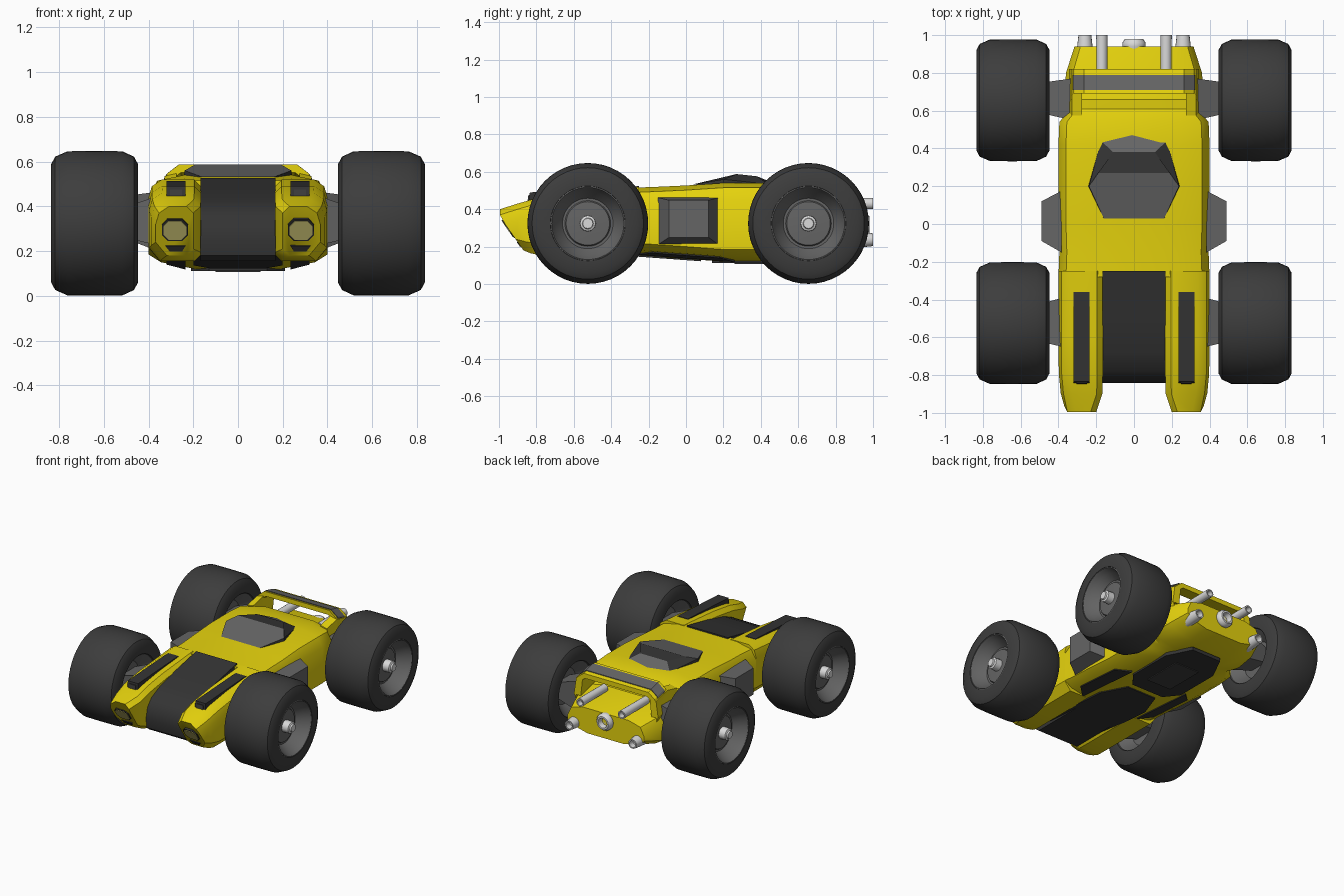
import bpy, bmesh, math
from mathutils import Vector

if "Cube" in bpy.data.objects:
    bpy.data.objects.remove(bpy.data.objects["Cube"])


def material(name, r, g, b):
    m = bpy.data.materials.new(name)
    m.diffuse_color = (r, g, b, 1)
    m.use_nodes = True
    m.node_tree.nodes["Principled BSDF"].inputs["Base Color"].default_value = m.diffuse_color
    return m


YELLOW = material("body yellow", 0.79, 0.65, 0.004)
TYRE = material("tyre rubber", 0.046, 0.046, 0.046)
BLACK = material("black panel", 0.034, 0.034, 0.034)
GREY = material("mid grey", 0.13, 0.13, 0.13)
METAL = material("light metal", 0.70, 0.70, 0.70)
LAMP = material("lamp glass", 0.70, 0.64, 0.20)


def make(name, verts, faces, mats, angle=None):
    bm = bmesh.new()
    vs = [bm.verts.new(v) for v in verts]
    for f in faces:
        bm.faces.new([vs[i] for i in f])
    bmesh.ops.recalc_face_normals(bm, faces=bm.faces[:])
    me = bpy.data.meshes.new(name)
    bm.to_mesh(me)
    bm.free()
    for m in mats:
        me.materials.append(m)
    if angle:
        me.shade_smooth()
        me.set_sharp_from_angle(angle=math.radians(angle))
    ob = bpy.data.objects.new(name, me)
    bpy.context.collection.objects.link(ob)
    return ob


def loft(name, rings, mat, angle=None, ends="cap"):
    """Skin closed rings of equal length; cap the ends or join the last ring to the first."""
    n, k = len(rings[0]), len(rings)
    last = k if ends == "join" else k - 1
    faces = [(i * n + j, i * n + (j + 1) % n, (i + 1) % k * n + (j + 1) % n, (i + 1) % k * n + j)
             for i in range(last) for j in range(n)]
    if ends == "cap":
        faces += [tuple(range(n)), tuple(range((k - 1) * n, k * n))]
    return make(name, [p for r in rings for p in r], faces, [mat], angle)


def lathe(name, profile, axis, centre, mat, seg=40, side=1, ends="cap"):
    """Turn (distance, radius) pairs about the x or y axis."""
    cx, cy, cz = centre
    turn = [(math.cos(2 * math.pi * s / seg), math.sin(2 * math.pi * s / seg)) for s in range(seg)]
    if axis == "x":
        rings = [[(side * (cx + a), cy + r * c, cz + r * d) for c, d in turn] for a, r in profile]
    else:
        rings = [[(side * cx + r * c, cy + a, cz + r * d) for c, d in turn] for a, r in profile]
    return loft(name, rings, mat, 35, ends)


def extrude_x(name, profile, x0, x1, mat, angle=None):
    return loft(name, [[(x, y, z) for y, z in profile] for x in (x0, x1)], mat, angle)


def mirrored(half):
    return half + [(-x, v) for x, v in reversed(half)]


# Main hull: cross sections (y, half width, top, bottom)
hull = [(-.28, .40, .515, .155), (-.15, .395, .52, .145), (0, .40, .527, .135),
        (.2, .40, .54, .12), (.42, .40, .54, .12), (.54, .395, .535, .125),
        (.61, .335, .52, .13), (.66, .37, .42, .135), (.8, .36, .40, .15), (.94, .315, .37, .185)]
rings = []
for y, w, zt, zb in hull:
    half = [(.6 * w, zt), (.9 * w, zt - .025), (w, zt - .09),
            (w, zb + .065), (.86 * w, zb + .03), (.48 * w, zb)]
    rings.append([(x, y, z) for x, z in mirrored(half)])
loft("hull", rings, YELLOW, 40)

# Twin nose prongs: (y, inner x, outer x, top, bottom, backward rake)
prong = [(-.25, .165, .40, .52, .155, 0), (-.6, .165, .40, .49, .155, 0),
         (-.79, .165, .398, .462, .155, 0), (-.9, .168, .388, .43, .165, .35),
         (-.995, .20, .368, .40, .18, .7)]
out = Vector((0, -1, -.7)).normalized()


def nose_plate(name, pts, lift, mat, s):
    """Flat plate lying on the raked nose face."""
    base = [Vector((s * x, -.995 + .7 * (.36 - z), z)) for x, z in pts]
    loft(name, [[p - out * .01 for p in base], [p + out * lift for p in base]], mat)


def chamfered(x0, x1, z0, z1, c):
    return [(x0 + c, z0), (x1 - c, z0), (x1, z0 + c), (x1, z1 - c),
            (x1 - c, z1), (x0 + c, z1), (x0, z1 - c), (x0, z0 + c)]


def frustum(name, s, x0, a, x1, b, mat):
    """Tapered block running sideways; a and b are y0, y1, z0, z1."""
    loft(name, [[(s * x, q[0], q[2]), (s * x, q[1], q[2]), (s * x, q[1], q[3]), (s * x, q[0], q[3])]
                for x, q in ((x0, a), (x1, b))], mat)


def under_plate(name, pts, zf, mat):
    loft(name, [[(x, y, zf(x, y) + h) for x, y in pts] for h in (0, .025)], mat)


def belly(y):
    return .155 - .035 * (y + .28) / .48


for s, tag in ((-1, "left"), (1, "right")):
    rings = []
    for y, xi, xo, zt, zb, rake in prong:
        sec = [(xi, zb + .03), (xi, zt - .03), (xi + .03, zt), (xo - .06, zt), (xo - .015, zt - .03),
               (xo, zt - .08), (xo, zb + .06), (xo - .05, zb), (xi + .03, zb)]
        rings.append([(s * x, y + rake * max(0, min(.36, zt - .03) - z), z) for x, z in sec])
    loft(tag + "_nose_prong", rings, YELLOW, 35)

    # Black intake strip with a mouth at its front
    extrude_x(tag + "_intake_strip", [(-.845, .415), (-.835, .49), (-.4, .514), (-.36, .514), (-.36, .46)],
              s * .235, s * .32, BLACK)
    extrude_x(tag + "_intake_mouth", [(-.849, .43), (-.843, .475), (-.83, .475), (-.83, .43)],
              s * .25, s * .305, TYRE)

    # Headlamp and lower vent on the raked nose face
    nose_plate(tag + "_lamp_frame", chamfered(.224, .34, .247, .343, .025), .003, BLACK, s)
    nose_plate(tag + "_lamp", chamfered(.231, .333, .254, .336, .022), .006, LAMP, s)
    nose_plate(tag + "_vent", [(.235, .225), (.325, .225), (.305, .2), (.25, .2)], .004, BLACK, s)

    # Side pod and suspension arms
    frustum(tag + "_side_pod", s, .385, (-.15, .175, .21, .462), .49, (-.09, .12, .25, .448), GREY)
    frustum(tag + "_front_arm", s, .38, (-.65, -.39, .23, .44), .55, (-.61, -.44, .27, .38), GREY)
    frustum(tag + "_rear_arm", s, .33, (.55, .77, .22, .46), .55, (.60, .74, .27, .38), GREY)

    # Wheels: open tyre ring, dished rim and hub
    for end, y in (("front", -.525), ("rear", .655)):
        c = (.447, y, .324)
        n = tag + "_" + end
        lathe(n + "_tyre", [(.02, .19), (0, .2), (0, .265), (.018, .298), (.07, .322), (.2, .323),
                            (.315, .322), (.37, .298), (.388, .265), (.388, .2), (.37, .19)],
              "x", c, TYRE, 48, s, "open")
        lathe(n + "_rim", [(.09, .05), (.09, .13), (.02, .185), (.004, .203), (.384, .203), (.388, .193),
                           (.37, .184), (.345, .172), (.295, .135), (.295, .122), (.305, .116), (.31, .05)],
              "x", c, GREY, 48, s)
        lathe(n + "_hub", [(.29, .044), (.36, .042), (.366, .03), (.376, .027)], "x", c, METAL, 12, s)

    # Exhaust pipes, upper and lower
    lathe(tag + "_upper_pipe", [(0, .028), (.29, .03), (.29, .021), (.25, .02)],
          "y", (.17, .71, .43), METAL, 16, s)
    lathe(tag + "_lower_pipe", [(0, .046), (.06, .042), (.13, .034), (.13, .025), (.09, .023)],
          "y", (.26, .87, .237), METAL, 16, s)

    # Slanted belly plates
    under_plate(tag + "_belly_plate", [(s * x, y) for x, y in ((.235, -.26), (.32, -.18), (.32, .18), (.235, .26))],
                lambda x, y: belly(y) + .19 * (abs(x) - .192) - .006, BLACK)

    # Struts running from the roof edge back to the wing ends
    loft(tag + "_wing_strut", [[(s * x, y, z) for x, z in ((.29, b), (.345, b), (.328, t), (.275, t + .012))]
                               for y, b, t in ((.575, .44, .51), (.69, .41, .535), (.82, .38, .505))], YELLOW)

lathe("centre_pipe", [(0, .045), (.05, .062), (.07, .062), (.09, .048), (.09, .036), (.05, .03)],
      "y", (0, .89, .315), METAL, 20)

# Black sloping bonnet between the prongs
bonnet = [(-.25, .526), (-.5, .475), (-.68, .43), (-.78, .385), (-.825, .33), (-.842, .25),
          (-.83, .18), (-.8, .156), (-.25, .156)]
extrude_x("bonnet", bonnet, -.168, .168, BLACK, 35)

# Belly panels
under_plate("front_belly_panel", mirrored([(.13, -.78), (.2, -.6), (.2, -.12), (.12, .08)]),
            lambda x, y: belly(y) - .007, BLACK)
under_plate("rear_belly_panel", mirrored([(.13, .14), (.21, .24), (.21, .58), (.12, .76)]),
            lambda x, y: .112, BLACK)
under_plate("belly_hatch", mirrored([(.1, .26), (.1, .56)]), lambda x, y: .106, TYRE)

# Canopy: grey front and rear panes, black roof and sides
pts = [(.16, .03, .531), (.243, .2, .53), (.238, .2, .56), (.175, .44, .534), (.19, .27, .588), (.11, .38, .576)]
pts = pts + [(-x, y, z) for x, y, z in pts] + [(0, .48, .534)]
panes = [(0, 2, 4, 10, 8, 6), (5, 3, 12, 9, 11), (4, 5, 11, 10), (2, 3, 5, 4), (8, 9, 11, 10),
         (0, 1, 2), (6, 7, 8), (1, 3, 2), (7, 9, 8), (0, 1, 3, 12, 9, 7, 6)]
canopy = make("canopy", pts, panes, [BLACK, GREY])
for p in canopy.data.polygons:
    p.material_index = int(p.index < 2)


# Arched rear wing, falling towards the back, with a grey strip along its top
def arch(name, half, y0, y1, thick, mat):
    line = mirrored(half)
    line += [(x * (1 - thick), z - thick) for x, z in reversed(line)]
    loft(name, [[(x, y, z - .25 * (y - .69)) for x, z in line] for y in (y0, y1)], mat)


arch("rear_wing", [(.345, .42), (.33, .52), (.315, .548), (.265, .586)], .69, .82, .035, YELLOW)
arch("wing_strip", [(.324, .541), (.318, .551), (.266, .591)], .71, .79, .012, GREY)
